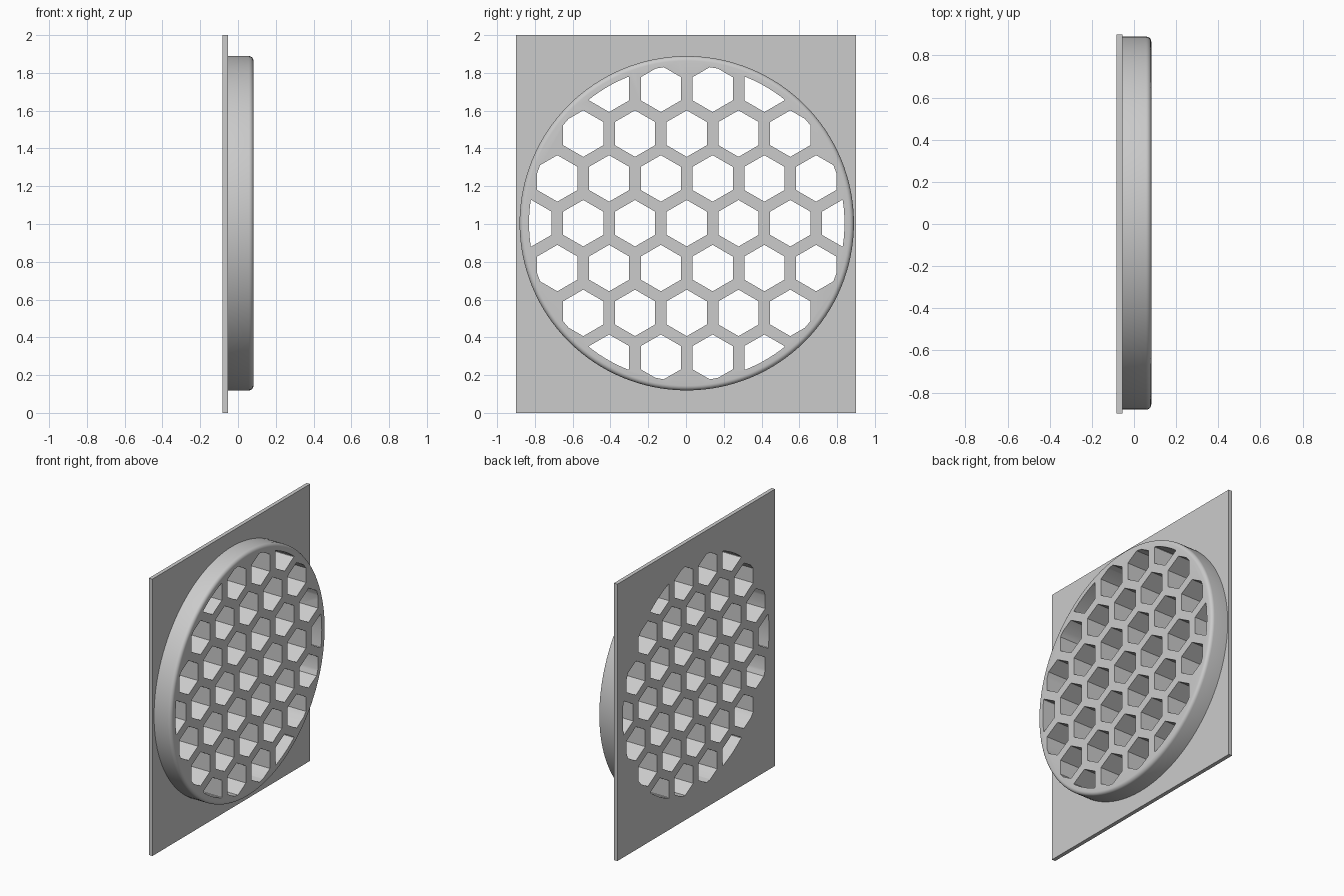
import bpy, bmesh, math
from mathutils import Matrix

cube = bpy.data.objects.get("Cube")
if cube:
    bpy.data.objects.remove(cube, do_unlink=True)

BACK, JOIN, FACE = -0.082, -0.054, 0.082   # depth layers along x
CY, CZ = 0.004, 1.004                      # centre of the round grille
RADIUS, FILLET, OPEN_RADIUS = 0.885, 0.025, 0.835
PITCH, HEX_RADIUS = 0.274, 0.123

grey = bpy.data.materials.new("grey")
grey.use_nodes = True
grey.diffuse_color = (0.6, 0.6, 0.6, 1)
grey.node_tree.nodes["Principled BSDF"].inputs["Base Color"].default_value = (0.6, 0.6, 0.6, 1)


def add_prism(bm, sides, radius, x0, x1, y, z, turn=0.0):
    """Closed prism lying along x, with a corner pointing up at turn 0."""
    mat = (Matrix.Translation(((x0 + x1) / 2, y, z))
           @ Matrix.Rotation(turn, 4, 'X') @ Matrix.Rotation(math.pi / 2, 4, 'Y'))
    # after turning, the primitive's +y corner direction stays along y
    bmesh.ops.create_cone(bm, cap_ends=True, segments=sides, radius1=radius,
                          radius2=radius, depth=x1 - x0, matrix=mat)


def make_object(name, bm):
    bmesh.ops.recalc_face_normals(bm, faces=bm.faces)
    mesh = bpy.data.meshes.new(name)
    bm.to_mesh(mesh)
    bm.free()
    mesh.materials.append(grey)
    obj = bpy.data.objects.new(name, mesh)
    bpy.context.collection.objects.link(obj)
    return obj


def boolean(obj, cutter, operation):
    mod = obj.modifiers.new(operation.lower(), 'BOOLEAN')
    mod.operation, mod.solver, mod.object = operation, 'EXACT', cutter
    bpy.ops.object.select_all(action='DESELECT')
    obj.select_set(True)
    bpy.context.view_layer.objects.active = obj
    bpy.ops.object.modifier_apply(modifier=mod.name)


# Square mounting plate
bm = bmesh.new()
bmesh.ops.create_cube(bm, size=1, matrix=Matrix.Translation(((BACK + JOIN) / 2, 0, 1))
                      @ Matrix.Diagonal((JOIN - BACK, 1.8, 2, 1)))
plate = make_object("mounting_plate", bm)

# Round grille body with a rounded front rim
bm = bmesh.new()
add_prism(bm, 128, RADIUS, JOIN, FACE, CY, CZ)
rim = [e for e in bm.edges if all(v.co.x > FACE - 0.001 for v in e.verts)]
bmesh.ops.bevel(bm, geom=rim, offset=FILLET, segments=5, profile=0.5, affect='EDGES')
grille = make_object("grille_disc", bm)

# Honeycomb of hexagonal cutters, trimmed to a circle
bm = bmesh.new()
for row in range(-3, 4):
    count = 7 - abs(row) if abs(row) < 3 else 4
    for i in range(count):
        add_prism(bm, 6, HEX_RADIUS, -0.3, 0.3, CY + (i - (count - 1) / 2) * PITCH,
                  CZ + row * PITCH * math.sqrt(3) / 2, math.pi / 2)
holes = make_object("honeycomb_cutter", bm)
bm = bmesh.new()
add_prism(bm, 128, OPEN_RADIUS, -0.2, 0.2, CY, CZ)
limit = make_object("opening_limit", bm)
boolean(holes, limit, 'INTERSECT')

# Cut the honeycomb through both parts
for part in (plate, grille):
    boolean(part, holes, 'DIFFERENCE')
    bpy.ops.object.shade_smooth_by_angle(angle=math.radians(25))

for helper in (holes, limit):
    bpy.data.objects.remove(helper, do_unlink=True)
